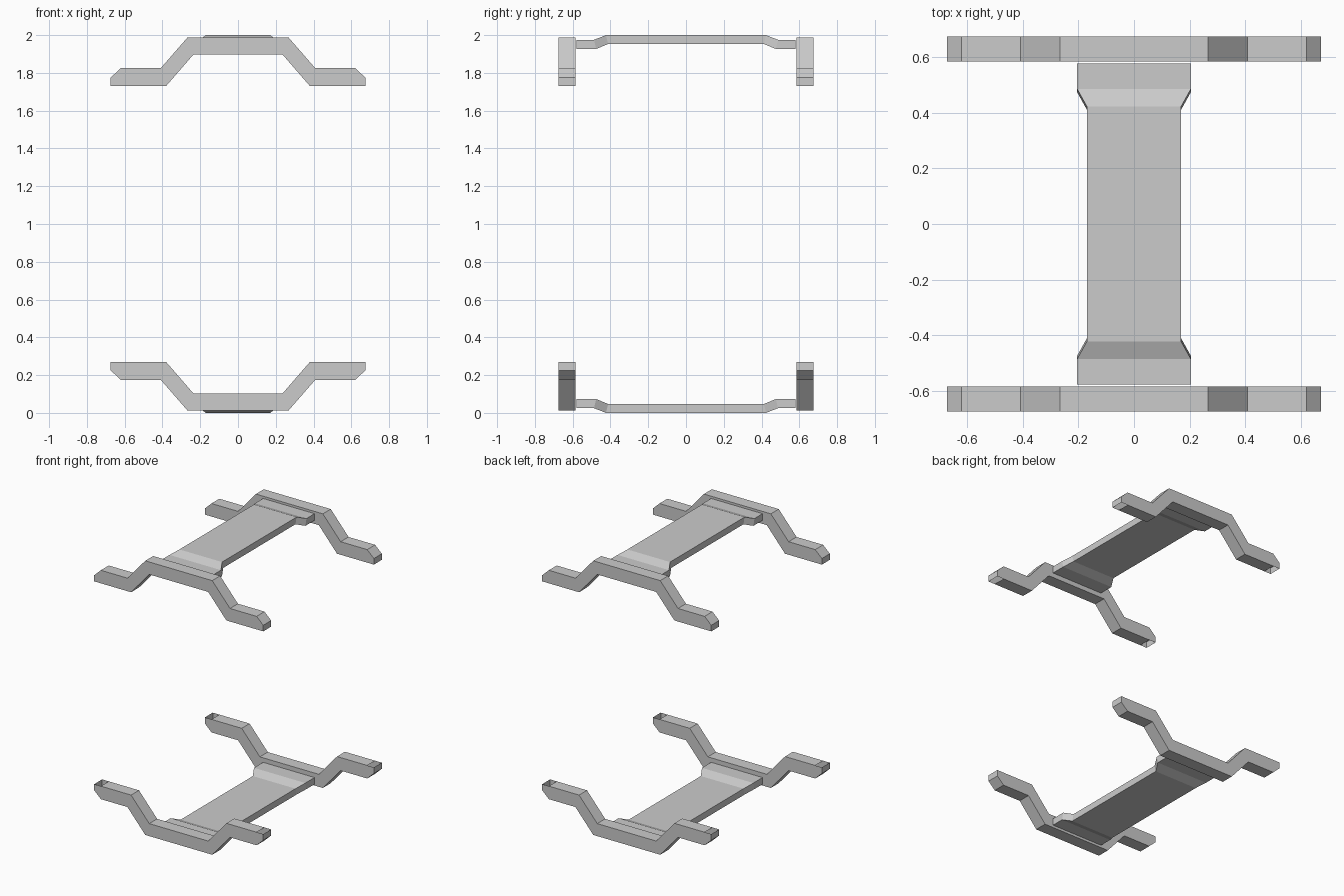
import bpy, bmesh

if "Cube" in bpy.data.objects:
    bpy.data.objects.remove(bpy.data.objects["Cube"])

grey = bpy.data.materials.new("light_grey")
grey.diffuse_color = (0.6, 0.6, 0.6, 1)
grey.use_nodes = True
grey.node_tree.nodes["Principled BSDF"].inputs["Base Color"].default_value = grey.diffuse_color


def finish(bm, name, flip):
    # flip mirrors the part top to bottom around z = 1
    if flip:
        for v in bm.verts:
            v.co.z = 2 - v.co.z
    bmesh.ops.recalc_face_normals(bm, faces=bm.faces)
    # the chamfered arm tips are open on their inner side
    if "rail" in name:
        tips = [f for f in bm.faces if abs(f.calc_center_median().x) > 0.63
                and abs(f.normal.z) > 0.99]
        bmesh.ops.delete(bm, geom=tips, context='FACES_ONLY')
    me = bpy.data.meshes.new(name)
    bm.to_mesh(me)
    bm.free()
    me.materials.append(grey)
    ob = bpy.data.objects.new(name, me)
    bpy.context.collection.objects.link(ob)


# Right half of the bent rail outline: upper edge outwards, lower edge inwards
half = [(0.267, 1.988), (0.409, 1.825), (0.621, 1.825), (0.674, 1.775),
        (0.674, 1.731), (0.621, 1.731), (0.38, 1.731), (0.235, 1.898)]
outline = half + [(-x, z) for x, z in reversed(half)]


def rail(name, side, flip):
    bm = bmesh.new()
    a = [bm.verts.new((x, side * 0.585, z)) for x, z in outline]
    b = [bm.verts.new((x, side * 0.675, z)) for x, z in outline]
    bm.faces.new(a)
    bm.faces.new(b)
    n = len(outline)
    for i in range(n):
        j = (i + 1) % n
        bm.faces.new((a[i], a[j], b[j], b[i]))
    finish(bm, name, flip)


# Plate stations: outer y, inner y, half width, outer z, inner z
stations = [(0.579, 0.579, 0.205, 1.975, 1.927), (0.487, 0.475, 0.205, 1.975, 1.927),
            (0.424, 0.412, 0.17, 2.0, 1.953)]
stations += [(-yo, -yi, w, zo, zi) for yo, yi, w, zo, zi in reversed(stations)]


def plate(name, flip):
    bm = bmesh.new()
    rings = [[bm.verts.new(p) for p in ((-w, yo, zo), (w, yo, zo), (w, yi, zi), (-w, yi, zi))]
             for yo, yi, w, zo, zi in stations]
    for r, s in zip(rings, rings[1:]):
        for i in range(4):
            j = (i + 1) % 4
            bm.faces.new((r[i], r[j], s[j], s[i]))
    bm.faces.new(rings[0])
    bm.faces.new(rings[-1])
    finish(bm, name, flip)


# Upper and mirrored lower bracket
for level, flip in (("upper", False), ("lower", True)):
    rail(level + "_front_rail", -1, flip)
    rail(level + "_back_rail", 1, flip)
    plate(level + "_plate", flip)
